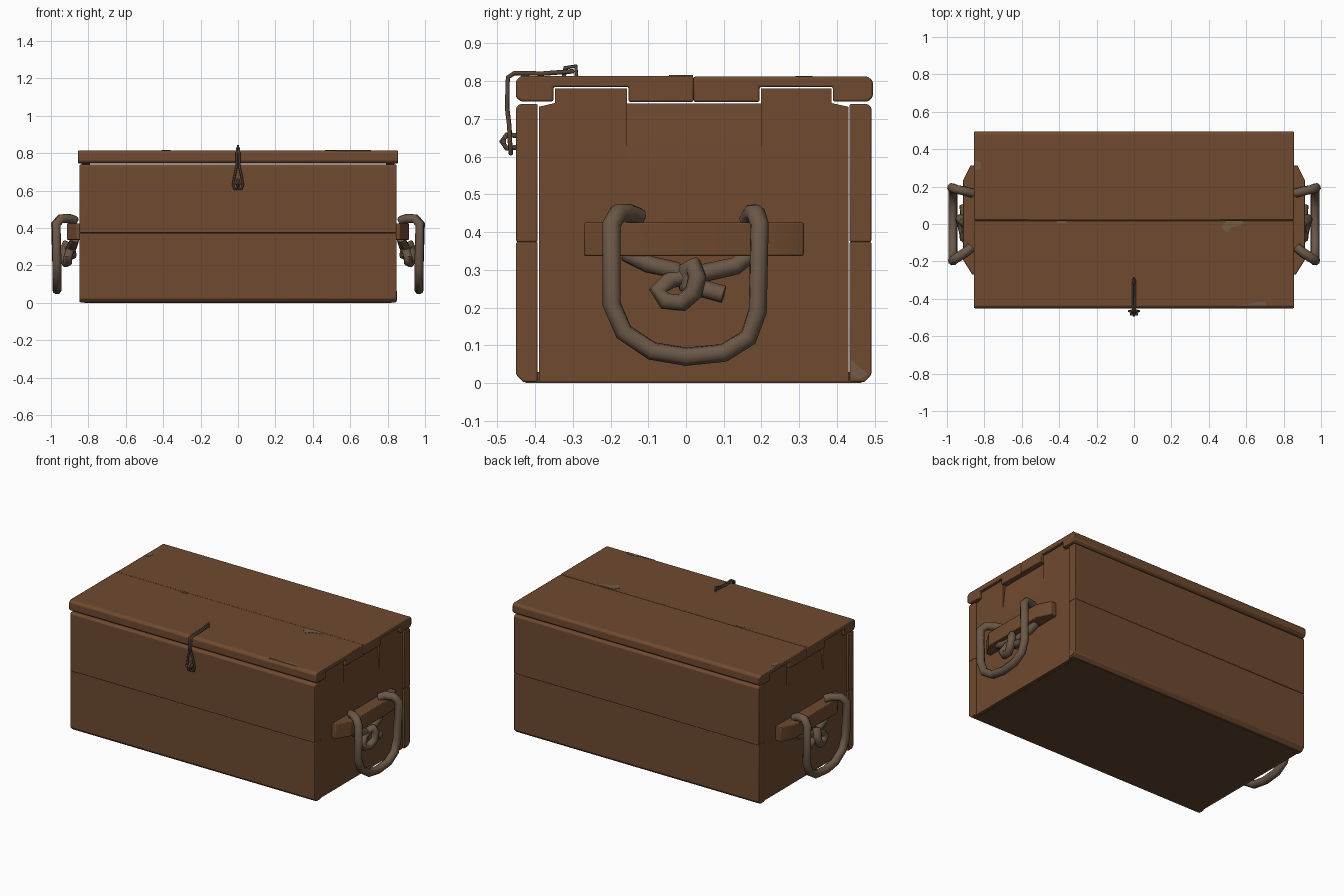
import bpy, bmesh

if "Cube" in bpy.data.objects:
    bpy.data.objects.remove(bpy.data.objects["Cube"], do_unlink=True)


def material(name, rgb):
    m = bpy.data.materials.new(name)
    m.use_nodes = True
    m.diffuse_color = (*rgb, 1)
    m.node_tree.nodes["Principled BSDF"].inputs["Base Color"].default_value = (*rgb, 1)
    return m


WOOD = material("brown_wood", (0.158, 0.068, 0.029))
FLOOR = material("dark_wood", (0.115, 0.058, 0.027))
WORN = material("worn_wood", (0.17, 0.105, 0.062))
ROPE = material("grey_brown_rope", (0.145, 0.097, 0.063))
METAL = material("dark_metal", (0.085, 0.058, 0.04))


def finish(obj, mat, angle):
    obj.data.materials.clear()
    obj.data.materials.append(mat)
    bpy.ops.object.select_all(action='DESELECT')
    obj.select_set(True)
    bpy.context.view_layer.objects.active = obj
    bpy.ops.object.shade_smooth_by_angle(angle=angle)


def prism(name, profile, axis, lo, hi, mat=WOOD, bevel=0.0):
    """Extrude a flat profile along an axis; the profile uses the other two axes in order."""
    bm = bmesh.new()
    rings = []
    for d in (lo, hi):
        ring = []
        for p in profile:
            co = list(p)
            co.insert(axis, d)
            ring.append(bm.verts.new(co))
        rings.append(ring)
    a, b = rings
    n = len(a)
    bm.faces.new(a)
    bm.faces.new(b[::-1])
    for i in range(n):
        bm.faces.new((a[i], b[i], b[(i + 1) % n], a[(i + 1) % n]))
    bmesh.ops.recalc_face_normals(bm, faces=bm.faces)
    me = bpy.data.meshes.new(name)
    bm.to_mesh(me)
    bm.free()
    obj = bpy.data.objects.new(name, me)
    bpy.context.collection.objects.link(obj)
    finish(obj, mat, 0.5)
    if bevel:
        mod = obj.modifiers.new("soft_edges", 'BEVEL')
        mod.width = bevel
        mod.segments = 2
        mod.limit_method = 'ANGLE'


def rect(a0, a1, b0, b1):
    return [(a0, b0), (a1, b0), (a1, b1), (a0, b1)]


def tube(name, points, radius, mat, closed=False, side=1):
    """Round rope or wire along a path of points."""
    cu = bpy.data.curves.new(name, 'CURVE')
    cu.dimensions = '3D'
    cu.bevel_depth = radius
    cu.bevel_resolution = 2
    cu.use_fill_caps = True
    sp = cu.splines.new('POLY')
    sp.points.add(len(points) - 1)
    for sp_pt, (x, y, z) in zip(sp.points, points):
        sp_pt.co = (x * side, y, z, 1)
    sp.use_cyclic_u = closed
    tmp = bpy.data.objects.new(name + "_path", cu)
    bpy.context.collection.objects.link(tmp)
    bpy.context.view_layer.update()
    me = bpy.data.meshes.new_from_object(tmp.evaluated_get(bpy.context.evaluated_depsgraph_get()))
    bpy.data.objects.remove(tmp, do_unlink=True)
    obj = bpy.data.objects.new(name, me)
    bpy.context.collection.objects.link(obj)
    finish(obj, mat, 1.0)


# Front and back walls, two boards each, outer bottom edge chamfered
for label, outer, inner in (("front", -0.45, -0.393), ("back", 0.491, 0.433)):
    step = 0.018 if outer < 0 else -0.018
    lower = [(inner, 0.003), (outer + step, 0.003), (outer, 0.022), (outer, 0.374), (inner, 0.374)]
    prism(label + "_lower_board", lower, 0, -0.847, 0.847, bevel=0.004)
    upper = [(inner, 0.374), (outer, 0.374), (outer, 0.73), (outer + step / 2, 0.739), (inner, 0.739)]
    prism(label + "_upper_board", upper, 0, -0.847, 0.847, bevel=0.004)

# Floor
prism("floor", rect(-0.82, 0.82, -0.425, 0.465), 2, 0.0, 0.03, FLOOR)

# End walls with raised tabs that fit notches under the lid
tab_front = [(-0.39, 0.5), (-0.156, 0.5), (-0.156, 0.781), (-0.347, 0.781),
             (-0.347, 0.742), (-0.39, 0.732)]
tab_back = [(0.43, 0.5), (0.199, 0.5), (0.199, 0.781), (0.385, 0.781),
            (0.385, 0.742), (0.43, 0.732)]
for side, label in ((1, "left"), (-1, "right")):
    lo, hi = sorted((side * 0.79, side * 0.838))
    prism(label + "_end_lower_board", rect(-0.39, 0.43, 0.003, 0.25), 0, lo, hi)
    prism(label + "_end_middle_board", rect(-0.39, 0.43, 0.25, 0.5), 0, lo, hi)
    prism(label + "_end_front_tab", tab_front, 0, lo, hi)
    prism(label + "_end_back_tab", tab_back, 0, lo, hi)
    wedge = [(side * x, z) for x, z in ((0.79, 0.5), (0.838, 0.5), (0.838, 0.59),
                                        (0.822, 0.741), (0.79, 0.741))]
    prism(label + "_end_wedge", wedge, 1, -0.156, 0.199)

    # Handle cleat with tapered ends
    cleat = [(side * x, y) for x, y in ((0.83, -0.27), (0.865, -0.27), (0.915, -0.19),
                                        (0.915, 0.23), (0.875, 0.312), (0.83, 0.312))]
    prism(label + "_cleat", cleat, 2, 0.337, 0.425, bevel=0.004)

    # Rope handle hanging over the cleat
    arm = [(0.87, -0.125, 0.44), (0.9, -0.15, 0.45), (0.945, -0.18, 0.45), (0.972, -0.197, 0.42)]
    far_arm = [(0.976, 0.195, 0.42), (0.95, 0.185, 0.45), (0.9, 0.175, 0.45), (0.865, 0.165, 0.43)]
    sag = [(-0.197, 0.21), (-0.165, 0.135), (-0.09, 0.085), (0.0, 0.07),
           (0.1, 0.08), (0.165, 0.12), (0.19, 0.19)]
    tube(label + "_rope_handle", arm + [(0.968, y, z) for y, z in sag] + far_arm,
         0.025, ROPE, side=side)

    # Knotted rope ends under the cleat
    tube(label + "_rope_end",
         [(0.87, -0.16, 0.345), (0.885, -0.1, 0.315), (0.895, -0.03, 0.3), (0.885, 0.03, 0.25)],
         0.023, ROPE, side=side)
    tube(label + "_rope_knot",
         [(0.87, 0.175, 0.345), (0.88, 0.13, 0.31), (0.89, 0.04, 0.29), (0.9, -0.04, 0.275),
          (0.91, -0.075, 0.245), (0.91, -0.055, 0.217), (0.92, -0.01, 0.213), (0.93, 0.02, 0.24),
          (0.93, 0.03, 0.28), (0.92, 0.02, 0.312), (0.9, 0.0, 0.3), (0.895, 0.0, 0.26),
          (0.905, 0.045, 0.25), (0.91, 0.1, 0.235)],
         0.024, ROPE, side=side)

# Lid made of two boards with rounded outer edges, notched underneath for the tabs
prism("lid_front_board",
      [(-0.438, 0.746), (-0.351, 0.746), (-0.351, 0.785), (-0.152, 0.785), (-0.152, 0.745),
       (0.02, 0.745), (0.02, 0.814), (-0.438, 0.814), (-0.451, 0.801), (-0.451, 0.758)],
      0, -0.855, 0.855, bevel=0.005)
prism("lid_back_board",
      [(0.02, 0.745), (0.195, 0.745), (0.195, 0.785), (0.389, 0.785), (0.389, 0.746),
       (0.482, 0.746), (0.495, 0.758), (0.495, 0.8), (0.482, 0.812), (0.02, 0.812)],
      0, -0.855, 0.855, bevel=0.005)

# Worn patches on the lid and one back corner
prism("lid_seam_patch", [(0.465, -0.02), (0.5, -0.045), (0.52, -0.02), (0.585, 0.0),
                         (0.58, 0.018), (0.49, 0.018)], 2, 0.81, 0.816, WORN)
prism("lid_small_patch", rect(-0.41, -0.36, 0.003, 0.018), 2, 0.81, 0.816, WORN)
prism("lid_front_patch", [(0.52, -0.437), (0.6, -0.437), (0.71, -0.437), (0.7, -0.418),
                          (0.65, -0.415), (0.62, -0.428)], 2, 0.81, 0.816, WORN)
prism("lid_corner_patch", [(-0.85, 0.29), (-0.825, 0.29), (-0.815, 0.315), (-0.825, 0.335),
                           (-0.85, 0.335)], 2, 0.808, 0.814, WORN)
prism("back_corner_patch", [(0.437, 0.015), (0.465, 0.012), (0.482, 0.025), (0.455, 0.045),
                            (0.437, 0.062)], 0, 0.842, 0.849, WORN)

# Wire hasp: a doubled strand over the lid edge ending in a teardrop loop
strand = [(0.006, -0.3, 0.826), (0.006, -0.38, 0.82), (0.006, -0.455, 0.821),
          (0.006, -0.472, 0.81), (0.007, -0.474, 0.73), (0.018, -0.468, 0.68),
          (0.027, -0.466, 0.63), (0.018, -0.464, 0.608)]
tube("hasp_wire", strand + [(-x, y, z) for x, y, z in reversed(strand)], 0.006, METAL, closed=True)

# Staples holding the hasp on the lid and on the front
tube("lid_staple", [(0, -0.325, 0.8), (0, -0.32, 0.835), (0, -0.292, 0.84), (0, -0.29, 0.8)],
     0.006, METAL)
tube("front_staple", [(0, -0.44, 0.655), (0, -0.475, 0.658), (0, -0.488, 0.64),
                      (0, -0.475, 0.622), (0, -0.44, 0.625)], 0.007, METAL)
tube("hasp_pin", [(-0.022, -0.483, 0.64), (0.022, -0.483, 0.64)], 0.007, METAL)
